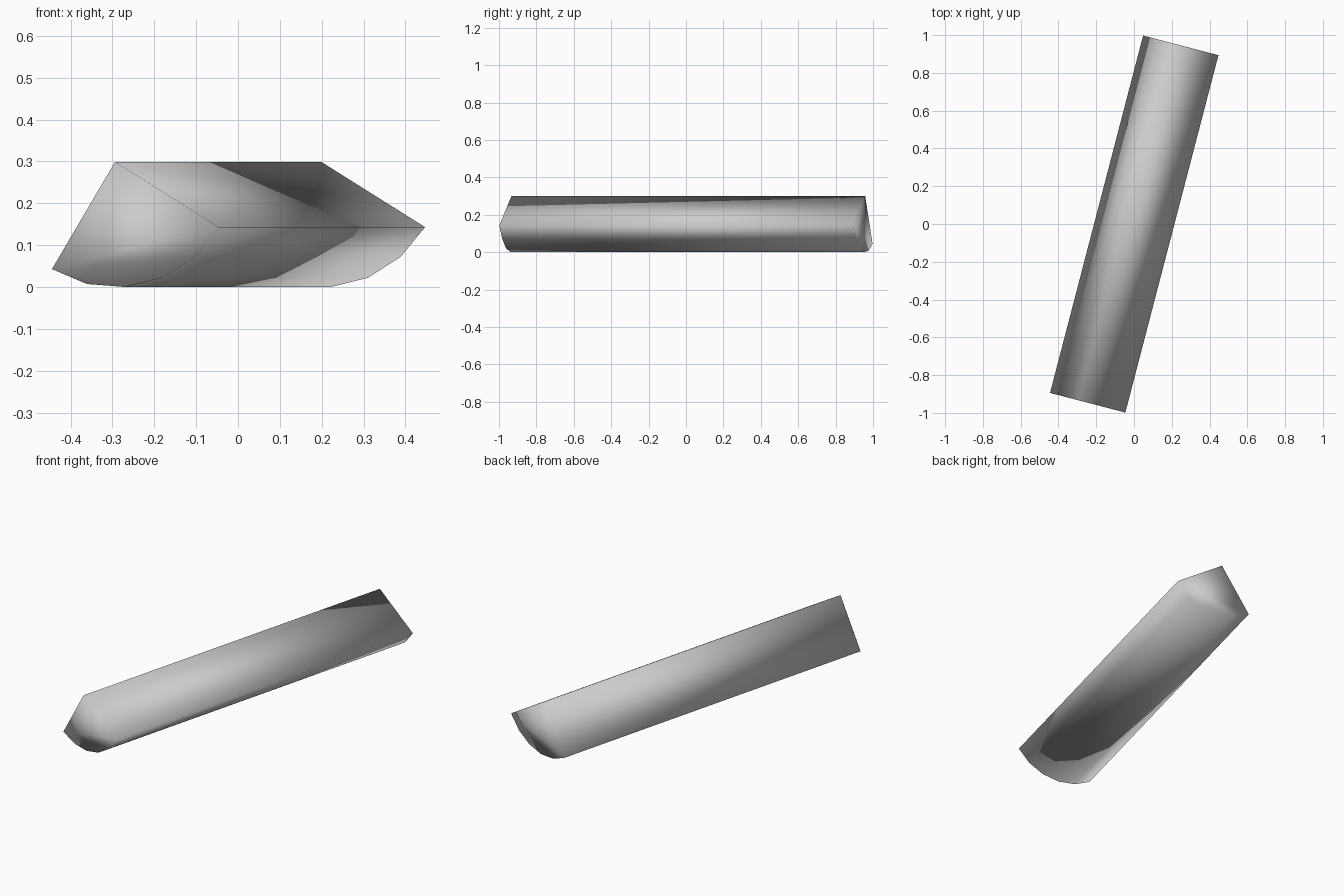
import bpy, bmesh
from math import radians, sin, cos
from mathutils import Matrix, Vector

cube = bpy.data.objects.get("Cube")
if cube:
    bpy.data.objects.remove(cube, do_unlink=True)

RADIUS, LENGTH, STEPS = 0.30, 1.955, 5

# Plain grey finish
grey = bpy.data.materials.new("plain_grey")
grey.use_nodes = True
colour = (0.6, 0.6, 0.6, 1)
grey.diffuse_color = colour
grey.node_tree.nodes["Principled BSDF"].inputs["Base Color"].default_value = colour

# Quarter-round section: square corner on top, rounded side down
start = radians(238.7)
corner_x = 0.155 - 0.204
profile = [(corner_x, RADIUS)]
for i in range(STEPS + 1):
    a = start + radians(90) * i / STEPS
    profile.append((corner_x + RADIUS * cos(a), RADIUS + RADIUS * sin(a)))

# Extrude the section along its length
bm = bmesh.new()
front = bm.faces.new([bm.verts.new((x, -LENGTH / 2, z)) for x, z in profile])
grown = bmesh.ops.extrude_face_region(bm, geom=[front], use_keep_orig=True)
moved = [v for v in grown["geom"] if isinstance(v, bmesh.types.BMVert)]
bmesh.ops.translate(bm, verts=moved, vec=Vector((0, LENGTH, 0)))
bmesh.ops.recalc_face_normals(bm, faces=bm.faces)

# Turn it in plan and rest its lowest edge on the ground
bm.transform(Matrix.Rotation(radians(-14.6), 4, "Z"))
low = min(v.co.z for v in bm.verts)
bmesh.ops.translate(bm, verts=bm.verts, vec=Vector((0, 0, -low)))
for f in bm.faces:
    f.smooth = True

mesh = bpy.data.meshes.new("quarter_round_strip")
bm.to_mesh(mesh)
bm.free()
mesh.materials.append(grey)
strip = bpy.data.objects.new("quarter_round_strip", mesh)
bpy.context.collection.objects.link(strip)
